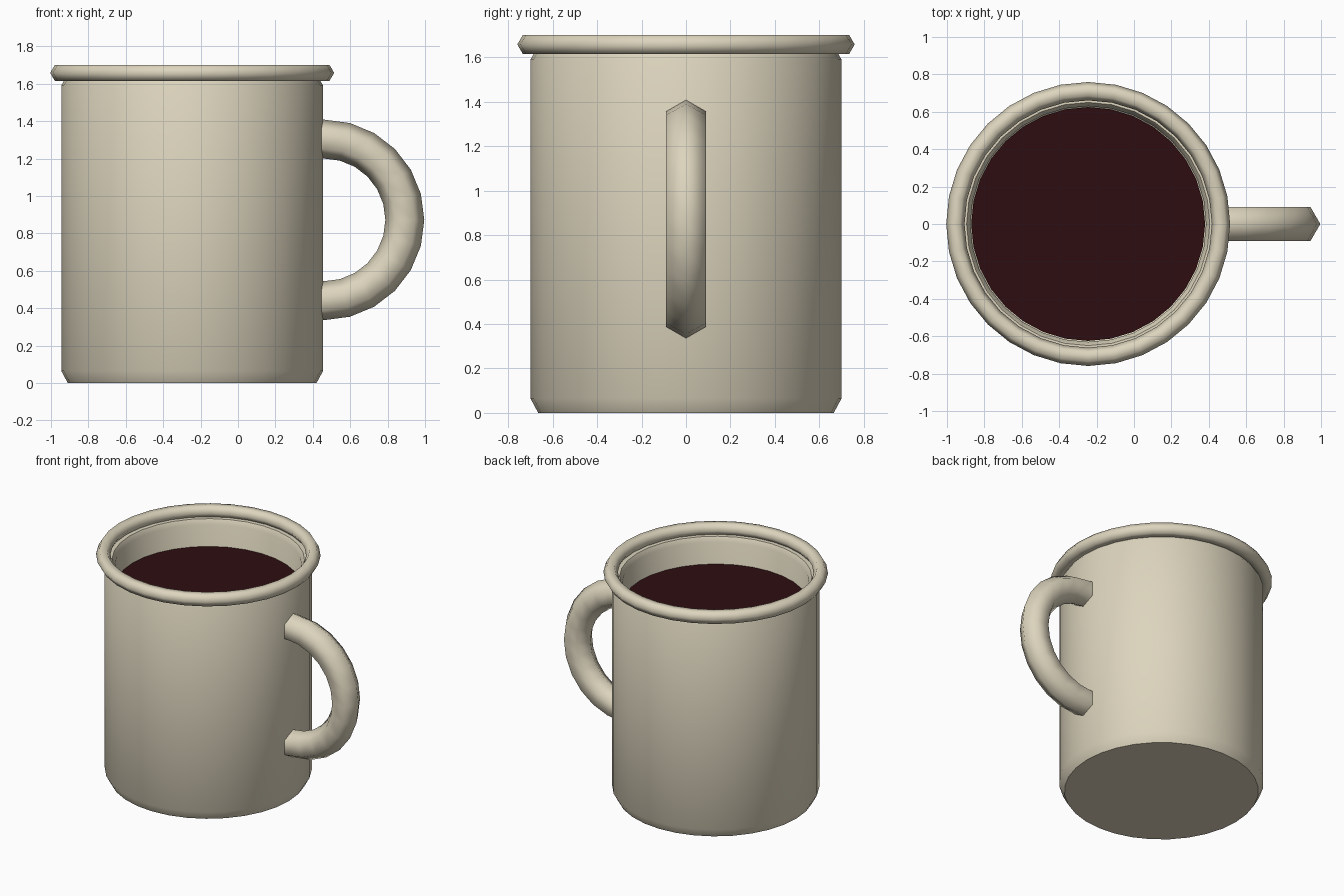
import bpy, bmesh, math

cube = bpy.data.objects.get("Cube")
if cube:
    bpy.data.objects.remove(cube, do_unlink=True)

CENTRE_X = -0.245
SEGMENTS = 32


def material(name, rgb):
    mat = bpy.data.materials.new(name)
    mat.use_nodes = True
    mat.diffuse_color = (*rgb, 1)
    mat.node_tree.nodes["Principled BSDF"].inputs["Base Color"].default_value = (*rgb, 1)
    return mat


def finish(name, bm, mat, angle):
    bmesh.ops.remove_doubles(bm, verts=bm.verts, dist=0.0001)
    bmesh.ops.recalc_face_normals(bm, faces=bm.faces)
    mesh = bpy.data.meshes.new(name)
    bm.to_mesh(mesh)
    bm.free()
    mesh.materials.append(mat)
    obj = bpy.data.objects.new(name, mesh)
    bpy.context.collection.objects.link(obj)
    bpy.ops.object.select_all(action="DESELECT")
    obj.select_set(True)
    bpy.context.view_layer.objects.active = obj
    bpy.ops.object.shade_smooth_by_angle(angle=math.radians(angle))
    return obj


def lathe(name, profile, mat, angle, closed=False):
    """Spin a (radius, height) profile round the mug's axis."""
    bm = bmesh.new()
    verts = [bm.verts.new((r, 0, z)) for r, z in profile]
    edges = [bm.edges.new(pair) for pair in zip(verts, verts[1:])]
    if closed:
        edges.append(bm.edges.new((verts[-1], verts[0])))
    bmesh.ops.spin(bm, geom=verts + edges, cent=(0, 0, 0), axis=(0, 0, 1),
                   angle=math.tau, steps=SEGMENTS, use_merge=True)
    obj = finish(name, bm, mat, angle)
    obj.location.x = CENTRE_X
    return obj


def hexagon(radius, phase):
    angles = [math.radians(phase + 60 * i) for i in range(6)]
    return [(radius * math.cos(a), radius * math.sin(a)) for a in angles]


enamel = material("cream enamel", (0.72, 0.66, 0.51))
coffee = material("dark coffee", (0.027, 0.004, 0.005))

# Cup wall: outside up to the lip, then down the inside to the floor
lathe("mug_body", [(0, 0), (0.665, 0), (0.7, 0.065), (0.7, 1.59), (0.68, 1.625),
                   (0.65, 1.625), (0.63, 1.59), (0.63, 0.09), (0.6, 0.06), (0, 0.06)],
      enamel, 40)

# Rolled rim
lathe("rim", [(0.71 + u, 1.658 + v) for u, v in hexagon(0.049, 0)],
      enamel, 70, closed=True)

# Drink surface
bm = bmesh.new()
bmesh.ops.create_circle(bm, cap_ends=True, segments=SEGMENTS, radius=0.625)
drink = finish("coffee_surface", bm, coffee, 30)
drink.location = (CENTRE_X, 0, 1.43)

# Handle: hexagonal section swept along a half circle, with stubs into the wall
bm = bmesh.new()
section = hexagon(0.104, 0)
rings = []


def add_ring(shift, a):
    rings.append([bm.verts.new((shift + (0.432 + u) * math.cos(a), v,
                                0.872 + (0.432 + u) * math.sin(a))) for u, v in section])


STEPS = 12
add_ring(0.42, math.pi / 2)
for i in range(STEPS + 1):
    add_ring(0.46, math.pi / 2 - math.pi * i / STEPS)
add_ring(0.42, -math.pi / 2)
for ring, following in zip(rings, rings[1:]):
    for j in range(6):
        k = (j + 1) % 6
        bm.faces.new((ring[j], ring[k], following[k], following[j]))
bm.faces.new(rings[0])
bm.faces.new(rings[-1])
finish("handle", bm, enamel, 70)
